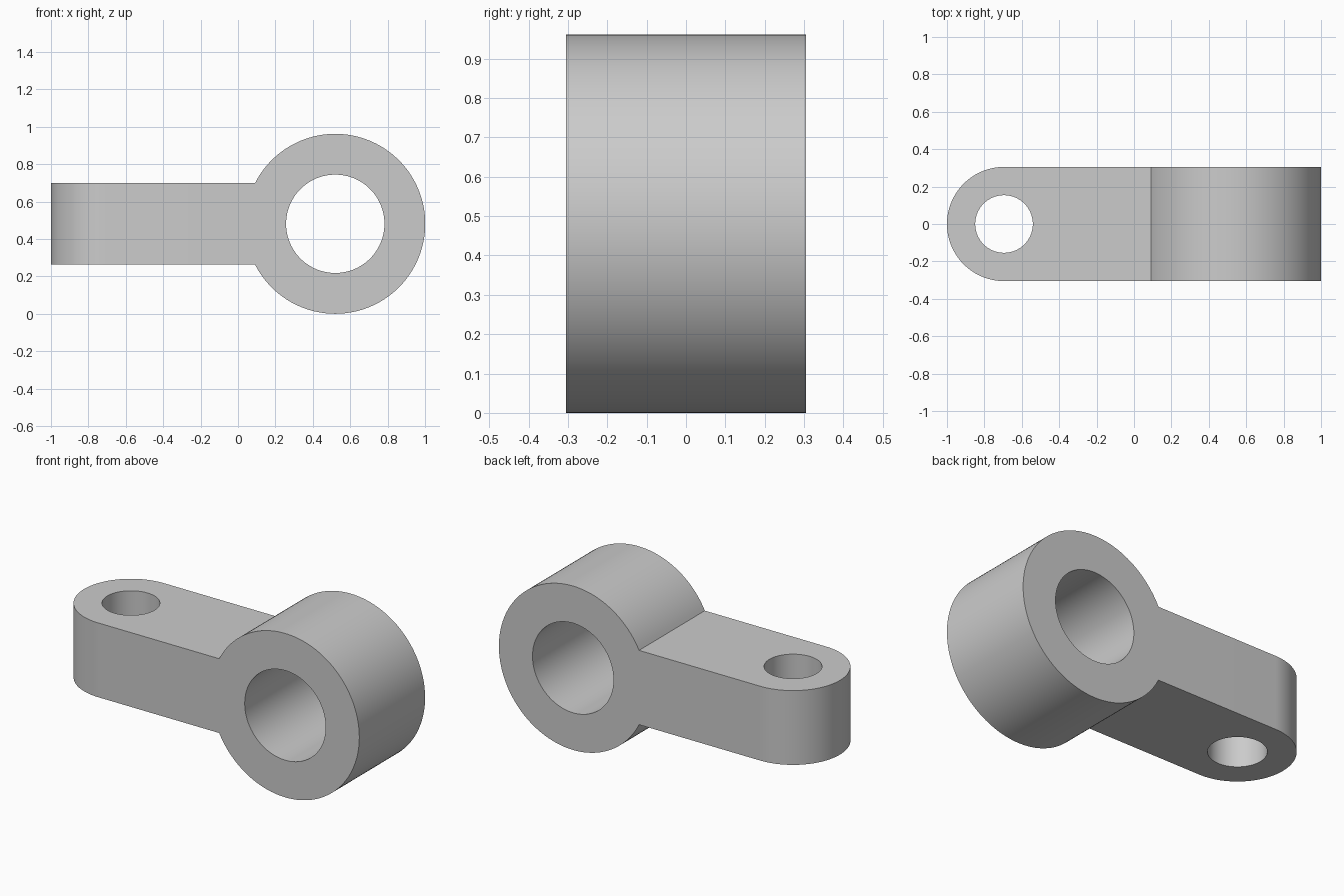
import bpy, bmesh
from math import sin, cos, asin, pi
from mathutils import Vector

if "Cube" in bpy.data.objects:
    bpy.data.objects.remove(bpy.data.objects["Cube"], do_unlink=True)

RING_X, MID_Z, RING_R, BORE_R = 0.52, 0.481, 0.481, 0.263   # eye of the link
PIN_X, HALF_WIDTH, PIN_R = -0.695, 0.305, 0.154             # rounded end
ARM_HALF = 0.218                                            # half arm thickness


def arc(cx, cy, r, start, end, steps):
    return [(cx + r * cos(start + (end - start) * i / steps),
             cy + r * sin(start + (end - start) * i / steps)) for i in range(steps + 1)]


def circle(cx, cy, r, steps=96):
    return arc(cx, cy, r, 0, 2 * pi, steps)[:-1]


def prism(name, outline, axis, low, high):
    """Extrude a closed 2D outline along the y or z axis."""
    def place(u, v, d):
        return Vector((u, d, v)) if axis == "y" else Vector((u, v, d))
    bm = bmesh.new()
    face = bm.faces.new([bm.verts.new(place(u, v, low)) for u, v in outline])
    geom = bmesh.ops.extrude_face_region(bm, geom=[face])["geom"]
    moved = [g for g in geom if isinstance(g, bmesh.types.BMVert)]
    bmesh.ops.translate(bm, verts=moved, vec=place(0, 0, high - low))
    bmesh.ops.recalc_face_normals(bm, faces=bm.faces[:])
    mesh = bpy.data.meshes.new(name)
    bm.to_mesh(mesh)
    bm.free()
    obj = bpy.data.objects.new(name, mesh)
    bpy.context.collection.objects.link(obj)
    return obj


def combine(target, cutter, operation):
    cutter.hide_render = True
    mod = target.modifiers.new(operation.title(), "BOOLEAN")
    mod.operation, mod.solver, mod.object = operation, "EXACT", cutter
    bpy.context.view_layer.objects.active = target
    bpy.ops.object.modifier_apply(modifier=mod.name)
    bpy.data.objects.remove(cutter, do_unlink=True)


# Side profile: round eye joined to a straight arm
join = asin(ARM_HALF / RING_R)
side = arc(RING_X, MID_Z, RING_R, -pi + join, pi - join, 112)
side += [(-1.2, MID_Z + ARM_HALF), (-1.2, MID_Z - ARM_HALF)]
link = prism("link_arm_with_eye", side, "y", -0.4, 0.4)

# Plan outline: trims the width and rounds the arm end
plan = arc(PIN_X, 0, HALF_WIDTH, pi / 2, 3 * pi / 2, 64)
plan += [(1.2, -HALF_WIDTH), (1.2, HALF_WIDTH)]
combine(link, prism("plan_trim", plan, "z", -0.2, 1.2), "INTERSECT")

# Large bore through the eye, small pin hole through the arm end
combine(link, prism("bore_cutter", circle(RING_X, MID_Z, BORE_R), "y", -0.5, 0.5), "DIFFERENCE")
combine(link, prism("pin_cutter", circle(PIN_X, 0, PIN_R), "z", -0.2, 1.2), "DIFFERENCE")

# Plain grey finish
grey = bpy.data.materials.new("plain_grey")
grey.use_nodes = True
colour = (0.6, 0.6, 0.6, 1)
grey.diffuse_color = colour
grey.node_tree.nodes["Principled BSDF"].inputs["Base Color"].default_value = colour
link.data.materials.clear()
link.data.materials.append(grey)

bpy.ops.object.select_all(action="DESELECT")
link.select_set(True)
bpy.context.view_layer.objects.active = link
bpy.ops.object.shade_smooth_by_angle(angle=pi / 6)
